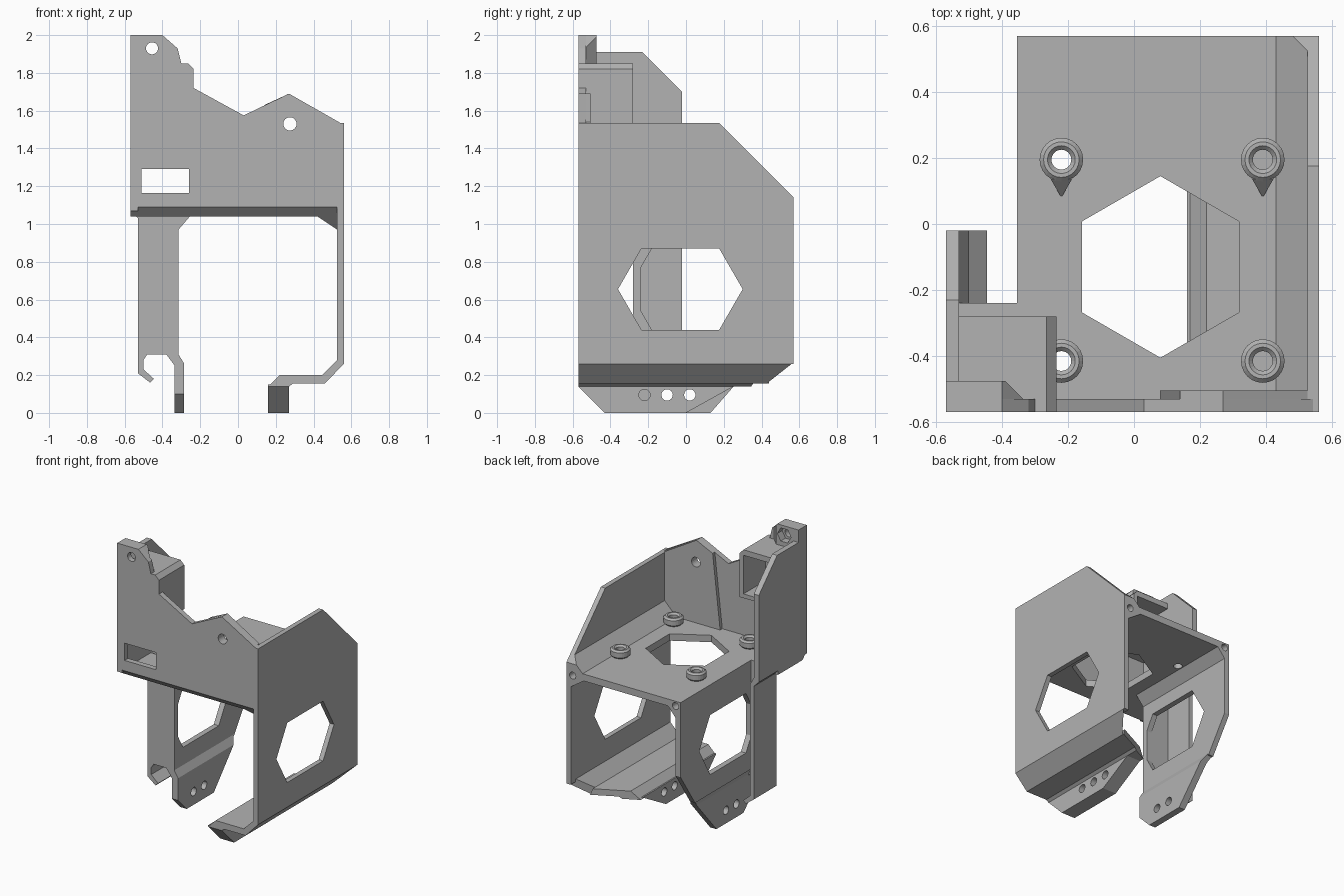
import bpy, bmesh, math

cube = bpy.data.objects.get("Cube")
if cube:
    bpy.data.objects.remove(cube, do_unlink=True)

grey = bpy.data.materials.new("printed grey")
grey.use_nodes = True
colour = (.45, .45, .45, 1)
grey.diffuse_color = colour
grey.node_tree.nodes["Principled BSDF"].inputs["Base Color"].default_value = colour

# Main faces shared by several parts
BACK = .57
FRONT = -BACK
PLATE_BACK = -.53
RIGHT_OUT, RIGHT_IN = .56, .525
LEFT_OUT, LEFT_IN = -.355, -.315
WALL_IN = -.53
SHELF_LOW, SHELF_TOP = 1.04, 1.09
CHANNEL_FRONT, CHANNEL_BACK = -.28, -.02
HEX_HEIGHT = .655

# Maps an outline point and a depth to space for each extrusion axis
PLACE = {"x": lambda u, v, depth: (depth, u, v),
         "y": lambda u, v, depth: (u, depth, v),
         "z": lambda u, v, depth: (u, v, depth)}


def prism(name, axis, outline, start, end):
    """Extrude a closed outline along an axis."""
    bm = bmesh.new()
    near = [bm.verts.new(PLACE[axis](u, v, start)) for u, v in outline]
    far = [bm.verts.new(PLACE[axis](u, v, end)) for u, v in outline]
    bm.faces.new(near)
    bm.faces.new(far)
    for i in range(len(near)):
        bm.faces.new((near[i - 1], near[i], far[i], far[i - 1]))
    bmesh.ops.recalc_face_normals(bm, faces=bm.faces)
    mesh = bpy.data.meshes.new(name)
    bm.to_mesh(mesh)
    bm.free()
    mesh.materials.append(grey)
    part = bpy.data.objects.new(name, mesh)
    bpy.context.scene.collection.objects.link(part)
    return part


def trim(part, axis, point, outward):
    """Slice off everything beyond a plane parallel to the axis."""
    bm = bmesh.new()
    bm.from_mesh(part.data)
    bmesh.ops.bisect_plane(bm, geom=bm.verts[:] + bm.edges[:] + bm.faces[:],
                           plane_co=PLACE[axis](*point, 0),
                           plane_no=PLACE[axis](*outward, 0), clear_outer=True)
    bmesh.ops.holes_fill(bm, edges=bm.edges[:], sides=0)
    bmesh.ops.recalc_face_normals(bm, faces=bm.faces)
    bm.to_mesh(part.data)
    bm.free()


def cut(part, axis, outline, start=-3, end=3):
    """Subtract an extruded outline from a part."""
    tool = prism("cutter", axis, outline, start, end)
    modifier = part.modifiers.new("cut", "BOOLEAN")
    modifier.operation = "DIFFERENCE"
    modifier.solver = "EXACT"
    modifier.object = tool
    bpy.context.view_layer.objects.active = part
    bpy.ops.object.modifier_apply(modifier=modifier.name)
    bpy.data.objects.remove(tool, do_unlink=True)


def rect(left, bottom, right, top):
    return [(left, bottom), (right, bottom), (right, top), (left, top)]


def ring(u, v, radius, sides=24, turn=0, stretch=0):
    """Regular polygon, optionally pulled apart sideways."""
    points = []
    for i in range(sides):
        angle = turn + math.tau * i / sides
        side = math.copysign(stretch, math.cos(angle))
        points.append((u + side + radius * math.cos(angle), v + radius * math.sin(angle)))
    return points


# Front plate with stepped top, cable window and screw holes
front_plate = prism("front_plate", "y", [
    (FRONT, SHELF_TOP), (FRONT, 2), (-.4, 2), (-.32, 1.93), (-.3, 1.85), (-.265, 1.85),
    (-.235, 1.82), (-.235, 1.72), (.03, 1.575), (.27, 1.69), (RIGHT_OUT, 1.525),
    (RIGHT_OUT, SHELF_TOP)], FRONT, PLATE_BACK)
front_pad = prism("front_plate_pad", "y", [
    (.08, SHELF_TOP), (RIGHT_IN, SHELF_TOP), (RIGHT_IN, 1.54), (.27, 1.69), (.14, 1.63)],
    PLATE_BACK, -.505)
cut(front_plate, "y", rect(-.51, 1.165, -.26, 1.29))
for part in (front_plate, front_pad):
    cut(part, "y", ring(.275, 1.53, .035))

# Thick ear behind the top corner, with a nut pocket
EAR_HOLE = (-.455, 1.93)
top_ear = prism("top_ear", "z", rect(FRONT, PLATE_BACK, -.32, -.475), 1.82, 2)
trim(top_ear, "y", (-.4, 2), (1, 1))
trim(top_ear, "z", (-.39, -.475), (1, 1))
cut(top_ear, "y", ring(*EAR_HOLE, .055, sides=6))
cut(front_plate, "y", ring(*EAR_HOLE, .032))

# Middle shelf, chamfered under its front edge, with a hexagonal opening
shelf_section = [(FRONT, SHELF_TOP), (-.52, SHELF_LOW), (BACK, SHELF_LOW), (BACK, SHELF_TOP)]
shelf = prism("shelf", "x", shelf_section, LEFT_OUT, RIGHT_IN)
cut(shelf, "z", ring(.08, -.13, .275, sides=6, turn=math.pi / 2))
side_floor = prism("side_floor", "x", shelf_section, FRONT, LEFT_OUT)
trim(side_floor, "x", (-.24, SHELF_TOP), (1, 0))

# Screw bosses on the shelf; the back pair has pointed fins
for x in (-.22, .39):
    for y in (-.415, .195):
        hole = ring(x, y, .03)
        cut(shelf, "z", hole)
        boss = prism("shelf_boss", "z", ring(x, y, .066), SHELF_TOP, 1.15)
        cut(boss, "z", hole)
        bevel = boss.modifiers.new("rim", "BEVEL")
        bevel.width = .012
        bevel.segments = 1
        bevel.limit_method = "ANGLE"
        bevel.angle_limit = math.radians(60)
        if y > 0:
            fin = prism("boss_fin", "z", ring(x, y - .075, .04, sides=3, turn=-math.pi / 2),
                        SHELF_TOP, 1.14)
            trim(fin, "x", (y - .11, SHELF_TOP), (-1, 1))

# Sloped fillets joining the shelf to the side plates
upper_fillet = prism("upper_fillet", "y", [
    (.43, SHELF_TOP), (RIGHT_IN, SHELF_TOP), (RIGHT_IN, 1.185)], PLATE_BACK, BACK)
trim(upper_fillet, "x", (BACK, 1.14), (1, 1))
right_gusset = prism("right_gusset", "y", [
    (.42, SHELF_LOW), (RIGHT_IN, .97), (RIGHT_IN, SHELF_LOW)], FRONT, BACK)
trim(right_gusset, "x", (FRONT, SHELF_TOP), (-1, -1))
left_gusset = prism("left_gusset", "y", [
    (-.255, SHELF_LOW), (LEFT_IN, .97), (LEFT_IN, SHELF_LOW)], CHANNEL_FRONT, BACK)

# Right side plate with a wide hexagonal opening
right_plate = prism("right_plate", "x", rect(FRONT, .26, BACK, 1.535), RIGHT_IN, RIGHT_OUT)
trim(right_plate, "x", (BACK, 1.14), (1, 1))
cut(right_plate, "x", ring(-.03, HEX_HEIGHT, .25, sides=6, stretch=.08))

# Flange turned inwards under the right plate, tapering at the back
flange_slope = prism("flange_slope", "y", [
    (RIGHT_OUT, .26), (.46, .155), (.445, .2), (RIGHT_IN, .28)], FRONT, BACK)
trim(flange_slope, "z", (RIGHT_OUT, .56), (-4, 3))
flange = prism("flange", "y", [
    (.46, .155), (.445, .2), (.22, .2), (.16, .14), (.27, .14), (.29, .155)], FRONT, BACK)
trim(flange, "z", (.46, .44), (-1, 2))
right_foot = prism("right_foot", "x", rect(FRONT, 0, .4, .15), .16, .27)
trim(right_foot, "x", (FRONT, .14), (-1, -1))
trim(right_foot, "x", (0, 0), (5, -9))

# Left side plate with a narrow hexagonal opening and an offset foot
left_plate = prism("left_plate", "x", rect(CHANNEL_FRONT, .3, BACK, SHELF_TOP),
                   LEFT_OUT, LEFT_IN)
trim(left_plate, "x", (BACK, .55), (3, -2))
cut(left_plate, "x", ring(.025, HEX_HEIGHT, .25, sides=6, stretch=-.08))
left_foot = prism("left_foot", "y", [
    (LEFT_OUT, .31), (LEFT_IN, .31), (-.285, .26), (-.285, 0), (-.335, 0), (-.335, .26)],
    CHANNEL_FRONT, .5)
trim(left_foot, "x", (CHANNEL_FRONT, .1), (-1, -1))
trim(left_foot, "x", (.13, 0), (8, -7))

# Pin holes: three in the right foot, two in the left
for i in range(3):
    pin = ring(.02 - .12 * i, .095, .03)
    cut(right_foot, "x", pin)
    if i < 2:
        cut(left_foot, "x", pin)

# Screw holes in the back corners
for x, parts in ((.51, (shelf, right_gusset, right_plate)),
                 (-.315, (shelf, left_gusset, left_plate))):
    for part in parts:
        cut(part, "y", ring(x, 1.055, .025), .45, .7)

# Outer left wall and the open cable channel hanging below it
outer_wall = prism("outer_left_wall", "x", rect(FRONT, 1.07, CHANNEL_BACK, 1.91),
                   FRONT, WALL_IN)
trim(outer_wall, "x", (CHANNEL_BACK, 1.7), (1, 1))
prism("channel_hook_wall", "y", [
    (FRONT, 1.07), (WALL_IN, 1.03), (WALL_IN, .21), (-.465, .16), (-.445, .18),
    (-.5, .23), (-.5, SHELF_LOW), (WALL_IN, SHELF_TOP)], CHANNEL_FRONT, CHANNEL_BACK)
prism("channel_front_wall", "y", [
    (WALL_IN, SHELF_TOP), (WALL_IN, .22), (-.5, .22), (-.5, .28), (-.48, .31), (-.38, .31),
    (-.335, .25), (LEFT_IN, .31), (LEFT_IN, SHELF_TOP)], CHANNEL_FRONT, -.24)

# Open-backed duct behind the front plate
duct = prism("duct_box", "y", rect(WALL_IN, 1.5, -.235, 1.85), PLATE_BACK, CHANNEL_FRONT)
trim(duct, "y", (-.265, 1.85), (1, 1))
cut(duct, "y", rect(WALL_IN, 1.53, -.265, 1.81))
